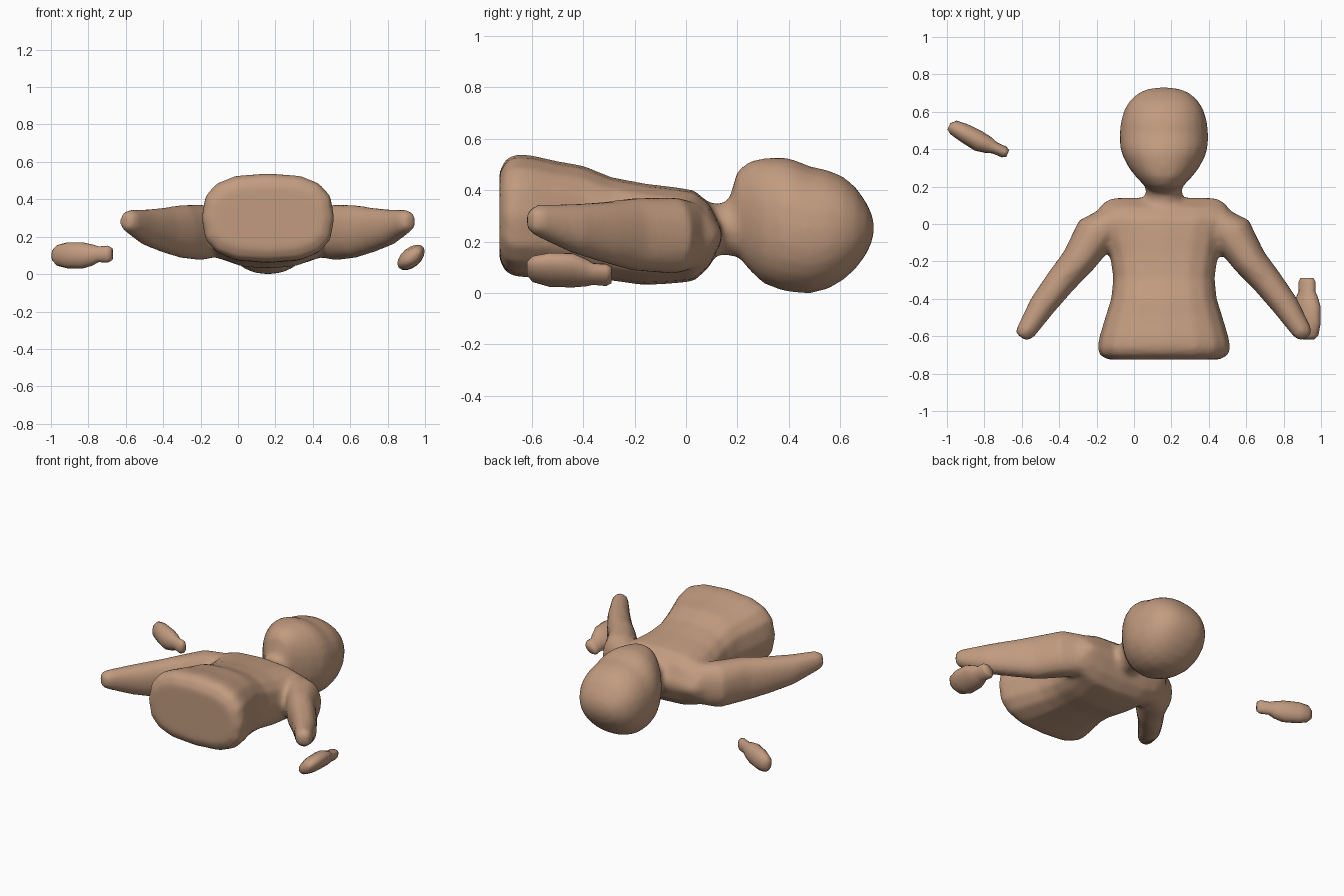
import bpy, bmesh, math
from mathutils import Vector

CX = 0.16  # symmetry line of the body

skin = bpy.data.materials.new("skin tan")
skin.diffuse_color = (0.54, 0.33, 0.215, 1.0)


def loft(bm, stations, direction=(0, 1), roll=0.0, power=2.0, sides=16):
    """Skin rings (x, y, z, half width, half height) set square to a horizontal direction."""
    d = Vector((direction[0], direction[1], 0)).normalized()
    side, up = Vector((d.y, -d.x, 0)), Vector((0, 0, 1))
    u = side * math.cos(roll) + up * math.sin(roll)
    v = up * math.cos(roll) - side * math.sin(roll)
    rings = []
    for x, y, z, hw, hh in stations:
        ring = []
        for i in range(sides):
            a = 2 * math.pi * i / sides
            c, s = math.cos(a), math.sin(a)
            pu = math.copysign(abs(c) ** (2 / power), c) * hw
            pv = math.copysign(abs(s) ** (2 / power), s) * hh
            ring.append(bm.verts.new(Vector((x, y, z)) + u * pu + v * pv))
        rings.append(ring)
    faces = [bm.faces.new(rings[0]), bm.faces.new(rings[-1])]
    for a, b in zip(rings, rings[1:]):
        for i in range(sides):
            j = (i + 1) % sides
            faces.append(bm.faces.new((a[i], a[j], b[j], b[i])))
    bmesh.ops.recalc_face_normals(bm, faces=faces)


def trunk(rows):
    """Rows of (y, half width, low z, high z) on the body centre line."""
    return [(CX, y, (lo + hi) / 2, hw, (hi - lo) / 2) for y, hw, lo, hi in rows]


def finish(bm, name):
    mesh = bpy.data.meshes.new(name)
    bm.to_mesh(mesh)
    bm.free()
    mesh.materials.append(skin)
    mesh.polygons.foreach_set("use_smooth", [True] * len(mesh.polygons))
    obj = bpy.data.objects.new(name, mesh)
    bpy.context.collection.objects.link(obj)
    return obj


body = bmesh.new()

# Torso, from the flat waist cut to the shoulders
loft(body, trunk([
    (-0.725, 0.30, 0.13, 0.47), (-0.70, 0.345, 0.08, 0.52),
    (-0.66, 0.357, 0.063, 0.54), (-0.60, 0.345, 0.06, 0.535),
    (-0.50, 0.315, 0.06, 0.512), (-0.40, 0.283, 0.055, 0.495),
    (-0.29, 0.272, 0.048, 0.45), (-0.16, 0.29, 0.03, 0.425),
    (-0.05, 0.32, 0.037, 0.412), (0.03, 0.355, 0.045, 0.40),
    (0.09, 0.345, 0.10, 0.35), (0.12, 0.32, 0.16, 0.29),
    (0.14, 0.28, 0.20, 0.25)]), power=2.7)

# Neck
loft(body, trunk([
    (0.02, 0.11, 0.13, 0.36), (0.10, 0.102, 0.145, 0.348),
    (0.16, 0.096, 0.145, 0.352), (0.20, 0.10, 0.14, 0.40),
    (0.26, 0.12, 0.12, 0.44)]))

# Head, from chin to crown
loft(body, trunk([
    (0.172, 0.07, 0.17, 0.38), (0.20, 0.10, 0.145, 0.475),
    (0.25, 0.148, 0.085, 0.513), (0.30, 0.188, 0.038, 0.523),
    (0.37, 0.224, 0.01, 0.528), (0.42, 0.235, 0.002, 0.518),
    (0.48, 0.237, -0.002, 0.492), (0.55, 0.23, 0.015, 0.478),
    (0.61, 0.212, 0.05, 0.452), (0.66, 0.182, 0.095, 0.41),
    (0.70, 0.137, 0.15, 0.352), (0.72, 0.09, 0.195, 0.31),
    (0.73, 0.035, 0.235, 0.27)]), power=2.2, sides=24)

# Arms, mirrored about the body centre line
arm = [(-0.605, -0.605, 0.282, 0.036, 0.042), (-0.58, -0.577, 0.281, 0.053, 0.062),
       (-0.49, -0.435, 0.25, 0.072, 0.097), (-0.39, -0.305, 0.235, 0.082, 0.122),
       (-0.30, -0.20, 0.228, 0.092, 0.143), (-0.20, -0.045, 0.223, 0.115, 0.15),
       (-0.10, 0.03, 0.225, 0.09, 0.13)]
for mirrored in (False, True):
    s = -1 if mirrored else 1
    loft(body, [(CX + s * (x - CX), y, z, w, h) for x, y, z, w, h in arm],
         (s * 0.57, 0.82), power=2.2)

# Fuse the body into one soft skin
body_obj = finish(body, "body")
remesh = body_obj.modifiers.new("fuse", 'REMESH')
remesh.mode = 'VOXEL'
remesh.voxel_size = 0.018
remesh.use_smooth_shade = True
soften = body_obj.modifiers.new("soften", 'SMOOTH')
soften.factor = 0.5
soften.iterations = 5

# Detached hand beside the head
hand = bmesh.new()
loft(hand, [(-0.99, 0.522, 0.10, 0.018, 0.03), (-0.965, 0.516, 0.10, 0.04, 0.056),
            (-0.91, 0.488, 0.10, 0.05, 0.07), (-0.83, 0.443, 0.10, 0.055, 0.07),
            (-0.78, 0.422, 0.102, 0.045, 0.057), (-0.745, 0.407, 0.106, 0.032, 0.042),
            (-0.695, 0.385, 0.107, 0.031, 0.045), (-0.675, 0.377, 0.107, 0.02, 0.034)],
     (0.92, -0.4))
finish(hand, "left_hand")

# Detached hand below the arm
hand = bmesh.new()
loft(hand, [(0.935, -0.618, 0.095, 0.035, 0.02), (0.93, -0.595, 0.093, 0.066, 0.038),
            (0.925, -0.53, 0.09, 0.086, 0.05), (0.925, -0.44, 0.088, 0.084, 0.052),
            (0.925, -0.39, 0.08, 0.066, 0.045), (0.925, -0.36, 0.074, 0.05, 0.036),
            (0.925, -0.31, 0.07, 0.052, 0.036), (0.925, -0.29, 0.07, 0.04, 0.026)],
     (0, 1), roll=math.radians(40))
finish(hand, "right_hand")
